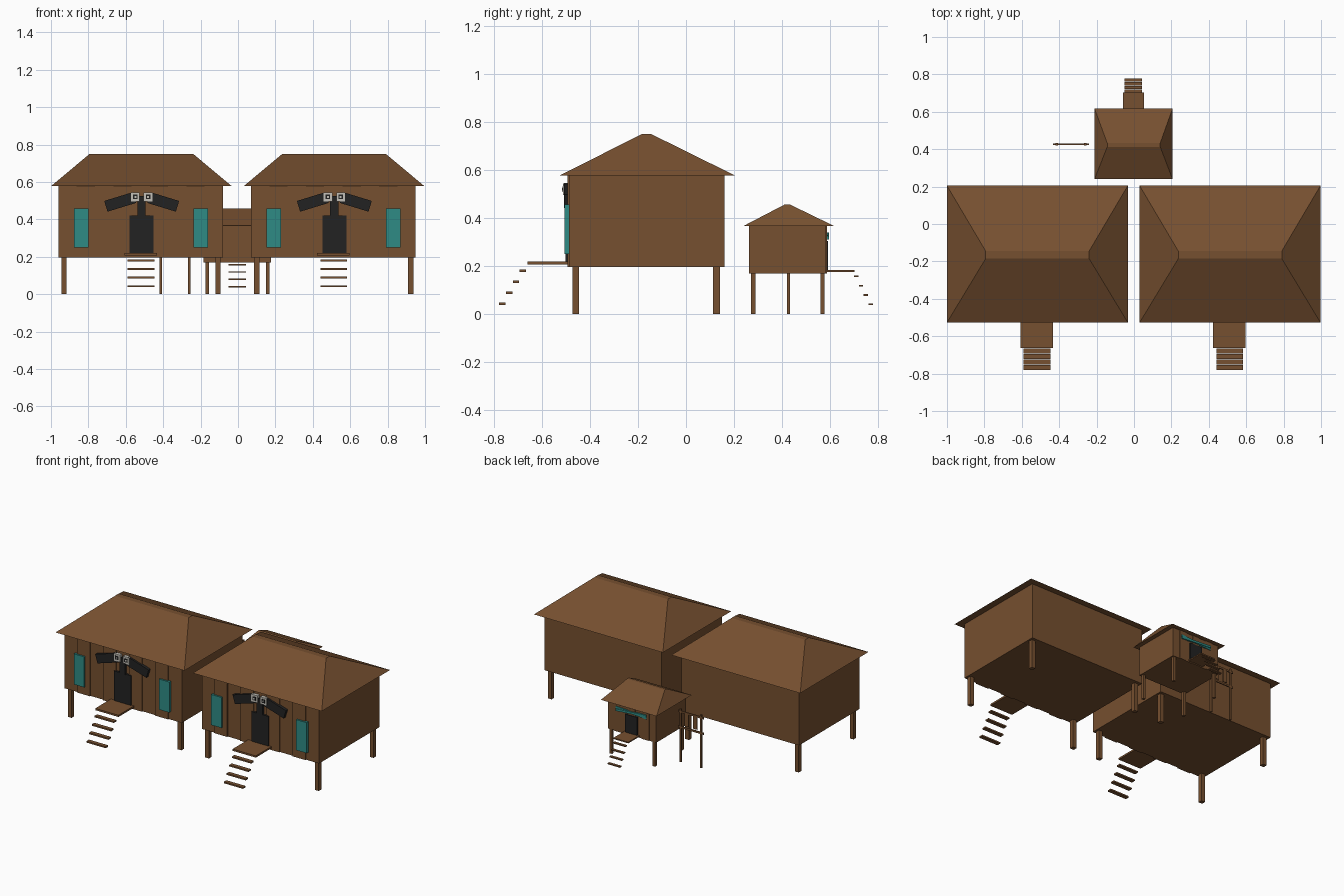
import bpy
import bmesh
import math
from mathutils import Matrix

cube = bpy.data.objects.get("Cube")
if cube:
    bpy.data.objects.remove(cube, do_unlink=True)


def material(name, rgb):
    m = bpy.data.materials.new(name)
    m.use_nodes = True
    m.diffuse_color = (*rgb, 1)
    m.node_tree.nodes["Principled BSDF"].inputs["Base Color"].default_value = (*rgb, 1)
    return m


WOOD = material("brown wood", (0.18, 0.079, 0.029))
TEAL = material("teal paint", (0.028, 0.26, 0.235))
BLACK = material("black paint", (0.016, 0.016, 0.016))
PALE = material("pale grey", (0.55, 0.53, 0.48))


def box(name, x, y, z, mat, tilt=0, top=None):
    """Box between (low, high) ranges; tilt turns it about y, top gives the upper face ranges."""
    bm = bmesh.new()
    bmesh.ops.create_cube(bm, size=1)
    mid = [(a + b) / 2 for a, b in (x, y, z)]
    for v in bm.verts:
        upper = v.co.z > 0
        xr, yr = top if top and upper else (x, y)
        v.co = (xr[v.co.x > 0] - mid[0], yr[v.co.y > 0] - mid[1], z[upper] - mid[2])
    if tilt:
        bmesh.ops.rotate(bm, verts=bm.verts, matrix=Matrix.Rotation(math.radians(tilt), 3, 'Y'))
    mesh = bpy.data.meshes.new(name)
    bm.to_mesh(mesh)
    bm.free()
    mesh.materials.append(mat)
    ob = bpy.data.objects.new(name, mesh)
    ob.location = mid
    bpy.context.collection.objects.link(ob)
    return ob


def around(c, half):
    return (c - half, c + half)


def legs(name, xs, ys, half, height):
    for x in xs:
        for y in ys:
            box(name, around(x, half), around(y, half), (0, height), WOOD)


def planks(name, x0, x1, y, out, z, count):
    """Vertical boards standing out from a wall by alternating depths."""
    w = (x1 - x0) / count
    for i in range(count):
        depth = y + out * (1 if i % 2 else 0.3)
        box(name, (x0 + i * w, x0 + (i + 1) * w), sorted((y, depth)), z, WOOD)


def stairs(name, x, half, y, run, top, drop, depth, thick):
    for i in range(4):
        z = top - i * drop
        box(name, around(x, half), around(y + i * run, depth / 2), around(z, thick / 2), WOOD)


def big_house(side, dx):
    c = dx - 0.515
    n = side + "_house_"
    # Shell, boards and hipped roof
    box(n + "walls", (dx - 0.96, dx - 0.08), (-0.485, 0.16), (0.195, 0.577), WOOD)
    planks(n + "plank", dx - 0.96, dx - 0.08, -0.485, -0.01, (0.195, 0.577), 9)
    box(n + "roof", (dx - 1.0, dx - 0.033), (-0.527, 0.205), (0.577, 0.75), WOOD,
        top=((dx - 0.793, dx - 0.24), (-0.185, -0.145)))
    legs(n + "leg", (dx - 0.93, dx - 0.107), (-0.46, 0.127), 0.014, 0.2)
    # Porch and steps
    box(n + "porch", around(c - 0.005, 0.087), (-0.662, -0.485), (0.207, 0.219), WOOD)
    stairs(n + "step", c - 0.003, 0.072, -0.68, -0.029, 0.18, 0.046, 0.027, 0.01)
    # Door and shutters
    box(n + "door", around(c, 0.064), (-0.502, -0.485), (0.219, 0.42), BLACK)
    for x in (c - 0.323, c + 0.315):
        box(n + "window", around(x, 0.039), (-0.506, -0.485), (0.25, 0.457), TEAL)
    # Mask above the door: neck, two drooping arms, square eyes
    box(n + "mask_neck", around(c - 0.001, 0.022), (-0.503, -0.485), (0.415, 0.525), BLACK)
    for s in (-1, 1):
        box(n + "mask_arm", around(c + s * 0.115, 0.08), (-0.508, -0.485),
            around(0.493, 0.03), BLACK, tilt=s * 17)
        e = c + s * 0.034
        box(n + "eye", around(e, 0.023), (-0.513, -0.49), around(0.52, 0.024), PALE)
        box(n + "pupil", around(e, 0.012), (-0.515, -0.513), around(0.52, 0.012), BLACK)
        box(n + "pupil_glint", around(e, 0.005), (-0.517, -0.515), around(0.52, 0.005), PALE)


big_house("right", 0)
big_house("left", 1.03)

# Small hut facing the back
box("hut_walls", (-0.185, 0.177), (0.262, 0.582), (0.168, 0.367), WOOD)
planks("hut_plank", -0.185, 0.177, 0.582, 0.006, (0.168, 0.367), 7)
box("hut_roof", (-0.211, 0.206), (0.24, 0.617), (0.367, 0.457), WOOD,
    top=((-0.143, 0.14), (0.413, 0.432)))
legs("hut_leg", (-0.164, 0.159), (0.28, 0.569), 0.009, 0.17)
box("hut_porch", around(-0.003, 0.056), (0.58, 0.702), (0.175, 0.183), WOOD)
stairs("hut_step", -0.003, 0.047, 0.71, 0.02, 0.157, 0.039, 0.018, 0.007)
box("hut_door", around(-0.002, 0.045), (0.58, 0.592), (0.183, 0.305), BLACK)
for s in (-1, 1):
    box("hut_crossed_oar", around(-0.002, 0.115), (0.585, 0.594 + s * 0.002),
        around(0.325, 0.007), TEAL, tilt=s * 4)

# Drying rack beside the hut
for x in (-0.413, -0.26):
    box("rack_post", around(x, 0.006), around(0.427, 0.006), (0, 0.36), WOOD)
for z in (0.34, 0.235):
    box("rack_rail", (-0.433, -0.24), around(0.427, 0.004), around(z, 0.006), WOOD)
for x in (-0.37, -0.305):
    box("rack_hanging", around(x, 0.015), around(0.427, 0.003), (0.25, 0.335), WOOD)
